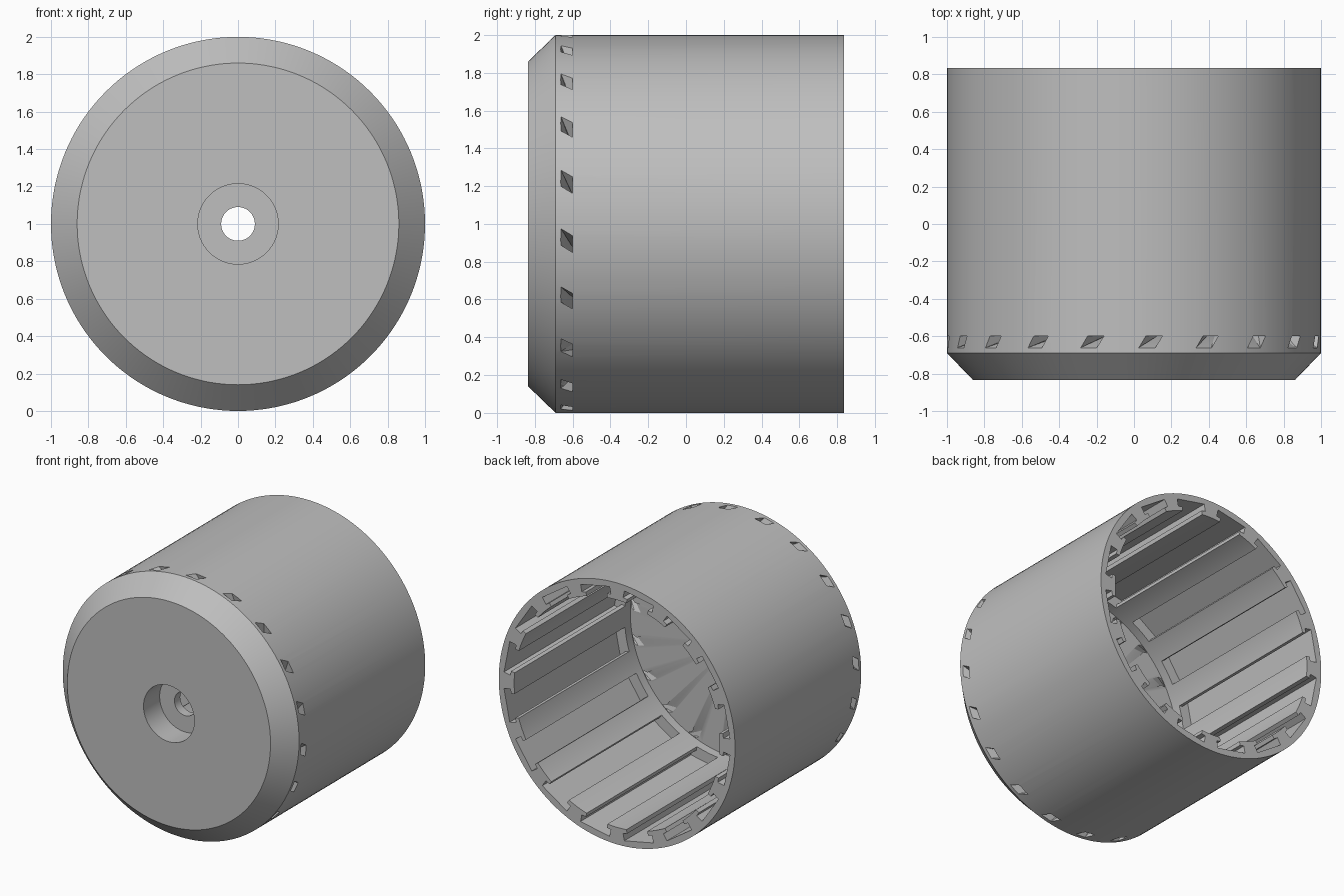
import bpy, bmesh, math
from mathutils import Vector

if "Cube" in bpy.data.objects:
    bpy.data.objects.remove(bpy.data.objects["Cube"], do_unlink=True)

grey = bpy.data.materials.new("plain_grey")
grey.use_nodes = True
colour = (0.52, 0.52, 0.52, 1)
grey.diffuse_color = colour
grey.node_tree.nodes["Principled BSDF"].inputs["Base Color"].default_value = colour


def polar(r, angle, y, side=0.0):
    """Point at a radius and angle about the cup axis, shifted sideways."""
    c, s = math.cos(angle), math.sin(angle)
    return Vector((r * c - side * s, y, 1 + r * s + side * c))


def make_object(name, bm):
    bmesh.ops.recalc_face_normals(bm, faces=bm.faces)
    mesh = bpy.data.meshes.new(name)
    bm.to_mesh(mesh)
    bm.free()
    mesh.materials.append(grey)
    obj = bpy.data.objects.new(name, mesh)
    bpy.context.collection.objects.link(obj)
    return obj


def add_prism(bm, start, end):
    """Closed solid between two matching outlines."""
    a = [bm.verts.new(p) for p in start]
    b = [bm.verts.new(p) for p in end]
    bm.faces.new(a)
    bm.faces.new(b[::-1])
    for i in range(len(a)):
        j = (i + 1) % len(a)
        bm.faces.new((a[i], b[i], b[j], a[j]))


# Cup body: turned profile of radius and depth, with chamfer and counterbore
profile = [(0.09, -0.64), (0.215, -0.64), (0.215, -0.835), (0.86, -0.835),
           (1, -0.69), (1, 0.835), (0.87, 0.835), (0.87, -0.57), (0.09, -0.57)]
SEGMENTS = 144
bm = bmesh.new()
rings = [[bm.verts.new(polar(r, math.tau * k / SEGMENTS, y)) for r, y in profile]
         for k in range(SEGMENTS)]
for k in range(SEGMENTS):
    a, b = rings[k], rings[(k + 1) % SEGMENTS]
    for i in range(len(profile)):
        j = (i + 1) % len(profile)
        bm.faces.new((a[i], a[j], b[j], b[i]))
cup = make_object("cup_body", bm)

# Undercut slots along the bore, open at the back rim
tee = [(0.8, -0.09), (0.895, -0.09), (0.895, -0.125), (0.95, -0.125),
       (0.95, 0.125), (0.895, 0.125), (0.895, 0.09), (0.8, 0.09)]
bm = bmesh.new()
for k in range(16):
    angle = math.tau * (k + 0.5) / 16
    add_prism(bm, [polar(r, angle, -0.5, s) for r, s in tee],
              [polar(r, angle, 0.9, s) for r, s in tee])
slots = make_object("slot_cutter", bm)

# Slanted vents from the outer wall to the cup floor
bm = bmesh.new()
for k in range(20):
    outer = math.radians(18 * k - 4.6)
    inner = outer - math.radians(10.7)
    add_prism(bm,
              [polar(1.01, outer, -0.667, 0.065), polar(1.01, outer, -0.667, -0.025),
               polar(1.01, outer, -0.602, -0.065), polar(1.01, outer, -0.602, 0.025)],
              [polar(0.76, inner, -0.56, 0.03), polar(0.76, inner, -0.56, -0.03),
               polar(0.82, inner, -0.56, -0.03), polar(0.82, inner, -0.56, 0.03)])
bmesh.ops.triangulate(bm, faces=bm.faces)
vents = make_object("vent_cutter", bm)

for cutter in (slots, vents):
    mod = cup.modifiers.new(cutter.name, "BOOLEAN")
    mod.operation = "DIFFERENCE"
    mod.solver = "EXACT"
    mod.object = cutter
    bpy.ops.object.select_all(action="DESELECT")
    cup.select_set(True)
    bpy.context.view_layer.objects.active = cup
    bpy.ops.object.modifier_apply(modifier=mod.name)
    bpy.data.objects.remove(cutter, do_unlink=True)

bpy.ops.object.shade_smooth_by_angle(angle=math.radians(25))
